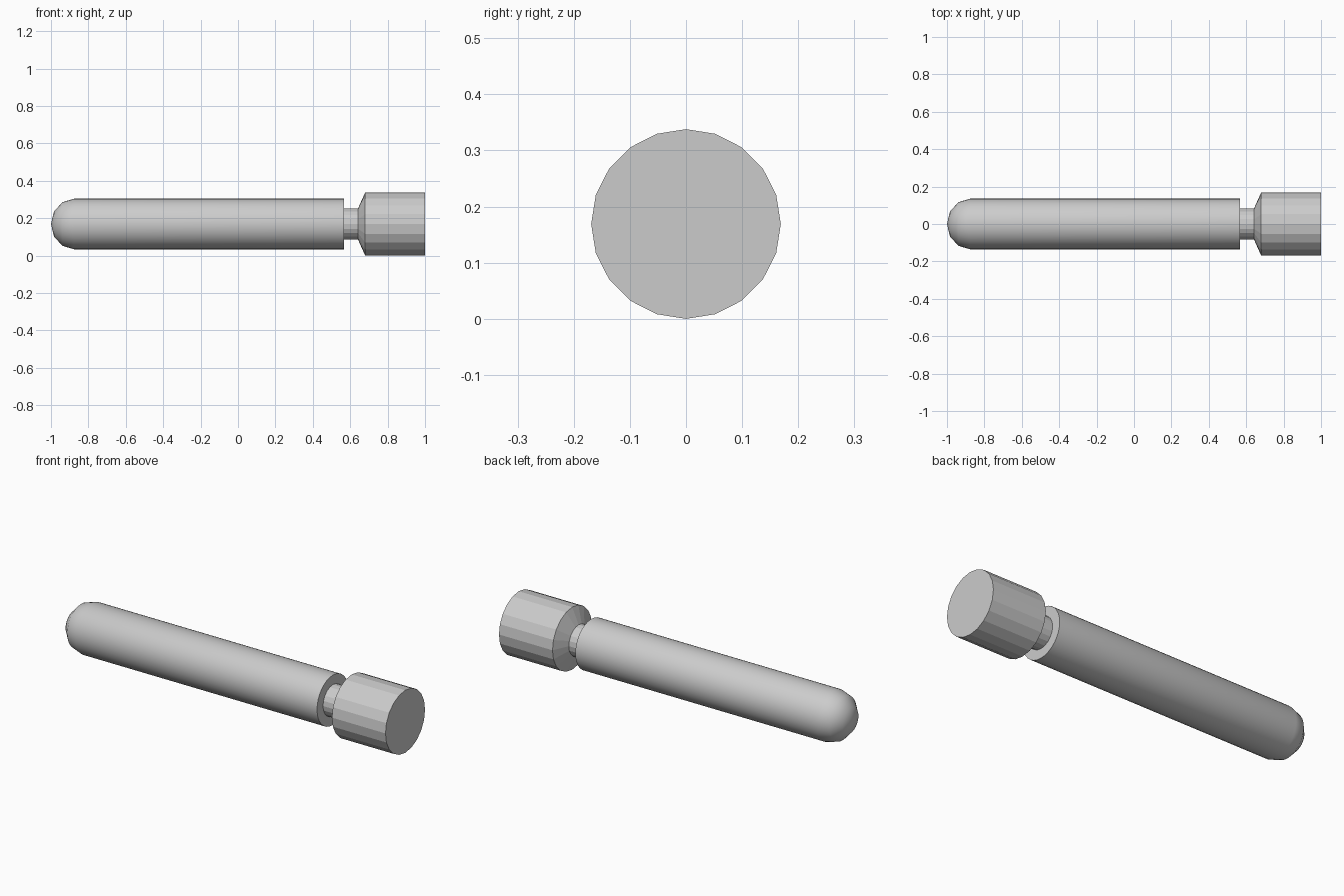
import bpy, bmesh, math

if "Cube" in bpy.data.objects:
    bpy.data.objects.remove(bpy.data.objects["Cube"])

AXIS_Z = 0.169


def lathe(name, profile, sides, smooth_angle=None):
    """Revolve (x, radius) points around the long x axis, closing both ends."""
    bm = bmesh.new()
    rings = []
    for x, r in profile:
        if r == 0:
            rings.append([bm.verts.new((x, 0, AXIS_Z))])
        else:
            rings.append([bm.verts.new((x, r * math.cos(2 * math.pi * i / sides),
                                        AXIS_Z + r * math.sin(2 * math.pi * i / sides)))
                          for i in range(sides)])
    for a, b in zip(rings, rings[1:]):
        for i in range(sides):
            j = (i + 1) % sides
            if len(a) == 1:
                bm.faces.new((a[0], b[i], b[j]))
            else:
                bm.faces.new((a[i], b[i], b[j], a[j]))
    for end in (rings[0], rings[-1]):
        if len(end) > 2:
            bm.faces.new(end)
    bmesh.ops.recalc_face_normals(bm, faces=bm.faces[:])
    mesh = bpy.data.meshes.new(name)
    bm.to_mesh(mesh)
    bm.free()
    obj = bpy.data.objects.new(name, mesh)
    bpy.context.collection.objects.link(obj)
    if smooth_angle:
        bpy.ops.object.select_all(action='DESELECT')
        bpy.context.view_layer.objects.active = obj
        obj.select_set(True)
        bpy.ops.object.shade_smooth_by_angle(angle=math.radians(smooth_angle))
    return obj


# Long barrel with a rounded tip
tip = [(-0.877 - 0.123 * math.cos(a), 0.135 * math.sin(a))
       for a in (math.radians(d) for d in (0, 30, 60, 90))]
lathe("barrel", tip + [(0.567, 0.135)], 32, 32)

# Narrow neck flaring into the faceted knob
lathe("neck_and_knob", [(0.567, 0.084), (0.642, 0.084), (0.68, 0.169), (1.0, 0.169)], 20)
